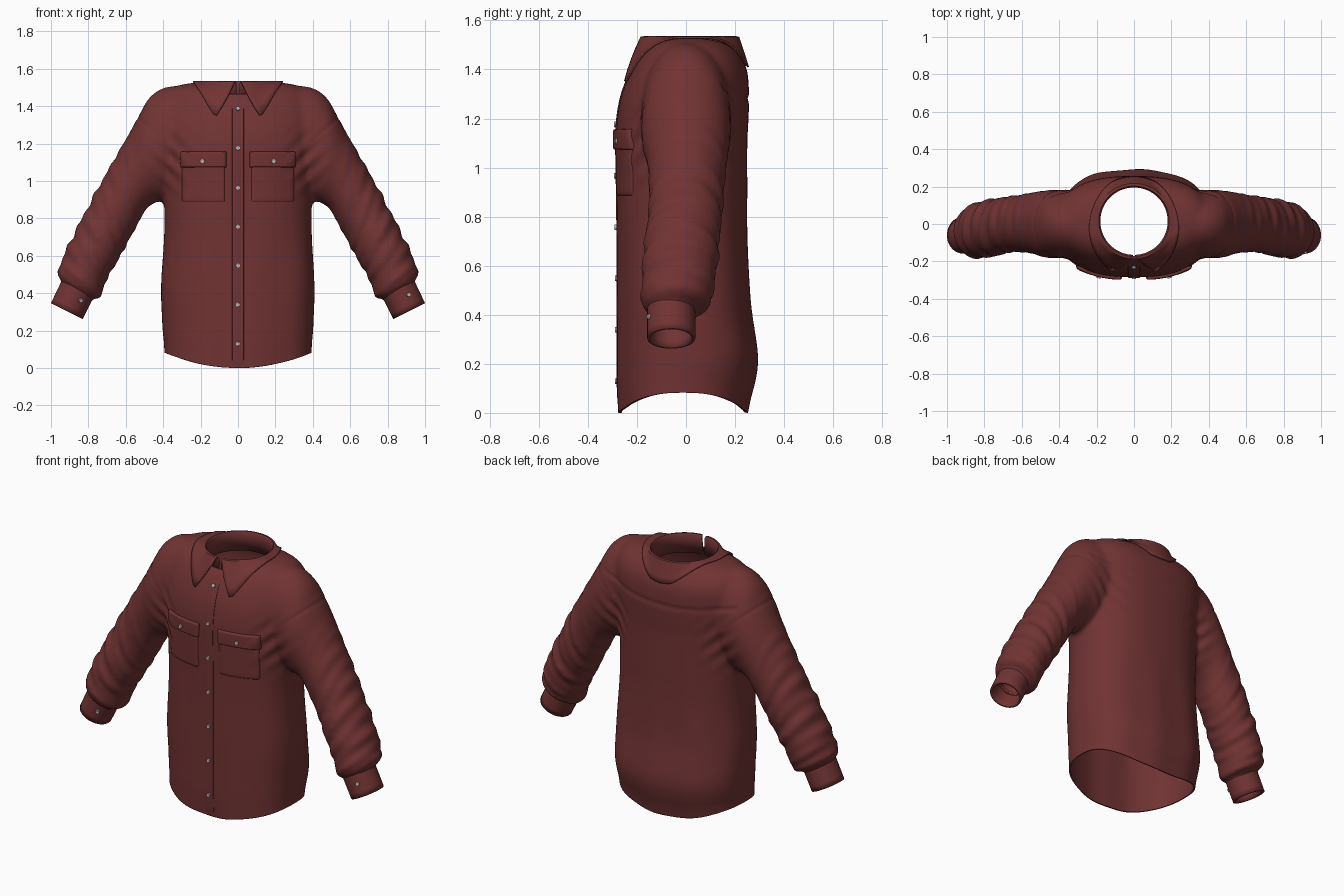
import bpy, bmesh, math
from mathutils import Vector
from mathutils.bvhtree import BVHTree

if "Cube" in bpy.data.objects:
    bpy.data.objects.remove(bpy.data.objects["Cube"])


def material(name, rgb, rough):
    m = bpy.data.materials.new(name)
    m.use_nodes = True
    m.diffuse_color = (*rgb, 1)
    node = m.node_tree.nodes["Principled BSDF"]
    node.inputs["Base Color"].default_value = (*rgb, 1)
    node.inputs["Roughness"].default_value = rough
    return m


CLOTH = material("maroon cloth", (0.165, 0.033, 0.033), 0.9)
PEARL = material("pale button", (0.5, 0.46, 0.44), 0.4)


def finish(name, bm, mat, thickness=0, offset=-1):
    mesh = bpy.data.meshes.new(name)
    bm.to_mesh(mesh)
    mesh.materials.append(mat)
    obj = bpy.data.objects.new(name, mesh)
    bpy.context.collection.objects.link(obj)
    if thickness:
        mod = obj.modifiers.new("cloth thickness", "SOLIDIFY")
        mod.thickness, mod.offset = thickness, offset
    bpy.ops.object.select_all(action="DESELECT")
    obj.select_set(True)
    bpy.context.view_layer.objects.active = obj
    bpy.ops.object.shade_smooth_by_angle(angle=math.radians(50))
    return obj


def spline(rows, t):
    """Smooth interpolation between rows of numbers."""
    i = min(int(t), len(rows) - 2)
    f = t - i
    p = [rows[max(0, min(len(rows) - 1, i + k))] for k in (-1, 0, 1, 2)]
    return [b + 0.5 * f * (c - a + f * (2 * a - 5 * b + 4 * c - d + f * (3 * (b - c) + d - a)))
            for a, b, c, d in zip(*p)]


def loft(bm, rings, closed=True, caps=False):
    vs = [[bm.verts.new(p) for p in ring] for ring in rings]
    n = len(vs[0])
    for a, b in zip(vs, vs[1:]):
        for i in range(n if closed else n - 1):
            j = (i + 1) % n
            bm.faces.new((a[i], a[j], b[j], b[i]))
    if caps:
        bm.faces.new(vs[0])
        bm.faces.new(vs[-1])


def around(n):
    return [2 * math.pi * i / n for i in range(n)]


# Torso sections: height, half width, front y, back y
TORSO = [(-0.06, .393, -.273, .24), (0.05, .395, -.277, .26), (.15, .402, -.28, .285), (.25, .406, -.28, .29),
         (.45, .41, -.28, .262), (.7, .395, -.28, .25), (.9, .395, -.282, .25), (1.1, .405, -.285, .25),
         (1.2, .41, -.281, .255), (1.3, .42, -.262, .257), (1.4, .41, -.222, .248), (1.47, .38, -.175, .21),
         (1.51, .32, -.12, .16), (1.527, .22, -.07, .1)]
# Sleeve sections: upper x, z, lower x, z, centre y, half depth
SLEEVE = [(.22, 1.51, .24, 1.1, 0, .17), (.38, 1.503, .31, .97, 0, .18), (.47, 1.45, .38, .9, 0, .182),
          (.525, 1.36, .44, .885, 0, .178), (.585, 1.25, .49, .85, .005, .165), (.66, 1.12, .535, .77, .003, .155),
          (.745, .97, .59, .67, -.002, .15), (.835, .8, .645, .57, -.018, .152), (.92, .63, .705, .465, -.03, .15),
          (.965, .505, .735, .375, -.042, .137), (.94, .455, .775, .37, -.055, .09), (.965, .40, .81, .315, -.06, .085)]


def sleeve_ring(row, side, k):
    ux, uz, lx, lz, yc, yd = row
    gather = max(0, min(1, (k - 3.5) / 3)) * max(0, min(1, 9.6 - k))
    ring = []
    for a in around(48):
        fold = math.sin(12 * k + 1.8 * math.cos(a) + a) + 0.7 * math.sin(7.3 * k - 2 * math.sin(a))
        r = 1 + 0.045 * gather * fold
        c = r * math.cos(a)
        ring.append((side * ((ux + lx) / 2 + c * (ux - lx) / 2), yc + r * yd * math.sin(a),
                     (uz + lz) / 2 + c * (uz - lz) / 2))
    return ring


# Fuse the torso and both sleeves into one cloth surface
bm = bmesh.new()
power = lambda v: math.copysign(abs(v) ** (2 / 2.45), v)
rings = []
for step in range(0, 4 * (len(TORSO) - 1) + 1):
    z, w, f, b = spline(TORSO, step / 4)
    rings.append([(w * power(math.cos(a)), (f + b) / 2 + (b - f) / 2 * power(math.sin(a)), z) for a in around(96)])
loft(bm, rings, caps=True)
for side in (-1, 1):
    ks = [i / 12 for i in range(12 * (len(SLEEVE) - 1) + 1)]
    loft(bm, [sleeve_ring(spline(SLEEVE, k), side, k) for k in ks], caps=True)
bmesh.ops.recalc_face_normals(bm, faces=bm.faces)
blank = finish("blank", bm, CLOTH)
remesh = blank.modifiers.new("fuse", "REMESH")
remesh.mode, remesh.voxel_size = "VOXEL", 0.0125
bm = bmesh.new()
bm.from_object(blank, bpy.context.evaluated_depsgraph_get())
bpy.data.objects.remove(blank)
for _ in range(7):
    bmesh.ops.smooth_vert(bm, verts=bm.verts, factor=0.5, use_axis_x=True, use_axis_y=True, use_axis_z=True)


def cut(point, normal, test):
    faces = [f for f in bm.faces if test(f.calc_center_median())]
    edges = {e for f in faces for e in f.edges}
    verts = {v for f in faces for v in f.verts}
    bmesh.ops.bisect_plane(bm, geom=[*verts, *edges, *faces], plane_co=point, plane_no=normal, clear_outer=True)


# Open the hem, the sleeve ends and the neck
cut((0, 0, 0), (0, 0, -1), lambda c: c.z < 0.1)
for side in (-1, 1):
    cut((side * .87, 0, .39), (side * .47, 0, -.88), lambda c: c.x * side > 0.65)
NECK_Y, NECK_R = 0.015, 0.192
inside = [v for v in bm.verts if v.co.z > 1.3 and math.hypot(v.co.x, v.co.y - NECK_Y) < NECK_R]
bmesh.ops.delete(bm, geom=inside, context="VERTS")
for v in bm.verts:
    if v.is_boundary and v.co.z > 1.3:
        d = Vector((v.co.x, v.co.y - NECK_Y))
        d *= NECK_R / d.length
        v.co.x, v.co.y = d.x, NECK_Y + d.y

# Curved hem, soft drapery and sewn seams
bm.normal_update()
bump = lambda d, width: math.exp(-(d / width) ** 2)
for v in bm.verts:
    x, y, z = v.co
    ax, push = abs(x), 0
    if ax < 0.43 and z < 0.85:
        push += 0.003 * math.sin(24 * x + 2 * y) * min(1, (0.85 - z) * 3)
    push += 0.006 * math.sin(60 * (z - 0.9 * ax)) * bump(ax - .36, .09) * bump(z - 1.1, .13)
    if y > 0.05 and ax < 0.45:
        push -= 0.006 * bump(z - 1.28 - 0.25 * x * x, 0.011)
    if ax > 0.37 and z > 1.15:
        push -= 0.004 * bump(z - 1.27 - 0.85 * (ax - .46), 0.012)
    v.co += v.normal * push
    if z < 0.35 and ax < 0.45:
        v.co.z += 0.085 * (ax / 0.4) ** 2 * (1 - z / 0.35)
bm.normal_update()
body_tree = BVHTree.FromBMesh(bm)
finish("shirt_body", bm, CLOTH, 0.01)


def front_hit(tree, x, z):
    hit, normal, _, _ = tree.ray_cast(Vector((x, -2, z)), Vector((0, 1, 0)))
    return (hit, normal) if hit else (Vector((x, -0.18, z)), Vector((0, -1, 0)))


def patch(name, x0, x1, z0, z1, height, n=20, m=20):
    """Raised cloth panel that follows the front of the body."""
    rows = []
    for j in range(m + 1):
        v = math.sin(math.pi * (j / m - 0.5))
        row = []
        for i in range(n + 1):
            u = math.sin(math.pi * (i / n - 0.5))
            x, z = (x0 + x1 + u * (x1 - x0)) / 2, (z0 + z1 + v * (z1 - z0)) / 2
            hit, normal = front_hit(body_tree, x, z)
            edge = (1 - u ** 20) * (1 - v ** 20)
            row.append(hit + normal * ((height + .004) * edge ** 0.5 - .004))
        rows.append(row)
    pbm = bmesh.new()
    loft(pbm, rows, closed=False)
    finish(name, pbm, CLOTH)


def button(name, tree, x, z, lift):
    hit, normal = front_hit(tree, x, z)
    bb = bmesh.new()
    bmesh.ops.create_cone(bb, cap_ends=True, segments=16, radius1=.012, radius2=.011, depth=.01)
    top = max(bb.faces, key=lambda f: f.calc_center_median().z)
    bmesh.ops.inset_individual(bb, faces=[top], thickness=.004)
    bmesh.ops.translate(bb, verts=top.verts, vec=(0, 0, -.002))
    turn = normal.to_track_quat("Z", "Y").to_matrix().to_4x4()
    bmesh.ops.transform(bb, matrix=turn, verts=bb.verts)
    bmesh.ops.translate(bb, verts=bb.verts, vec=hit + normal * lift)
    finish(name, bb, PEARL)


# Button placket, chest pockets and flaps
patch("placket", -.032, .032, .008, 1.42, .004, 10, 90)
for i in range(7):
    button(f"front_button_{i + 1}", body_tree, 0, 0.13 + 0.209 * i, .006)
for side, label in ((1, "left"), (-1, "right")):
    xs = sorted((side * .07, side * .3))
    patch(label + "_pocket", *xs, .885, 1.12, .005)
    xs = sorted((side * .062, side * .307))
    patch(label + "_pocket_flap", *xs, 1.073, 1.157, .016)
    button(label + "_pocket_button", body_tree, side * .185, 1.107, .018)

# Cuffs with a button each
for side, label, bx, bz in ((1, "left", .912, .392), (-1, "right", -.842, .362)):
    cb = bmesh.new()
    cuff = [(.915, .525, .745, .43, -.06, .098), (1.0, .347, .83, .262, -.06, .098)]
    loft(cb, [sleeve_ring([a + (b - a) * t / 6 for a, b in zip(*cuff)], side, 0) for t in range(7)])
    bmesh.ops.recalc_face_normals(cb, faces=cb.faces)
    cuff_tree = BVHTree.FromBMesh(cb)
    finish(label + "_cuff", cb, CLOTH, 0.014)
    button(label + "_cuff_button", cuff_tree, bx, bz, .003)

# Collar: neck stand folding over into a pointed leaf
LEAF = [(.238, 1.41), (.238, 1.43), (.23, 1.47), (.24, 1.46), (.262, 1.41), (.288, 1.352)]


def neck_point(t, r, z, gap, rest=False):
    a = t * (math.pi - gap)
    p = Vector((r * math.sin(a), NECK_Y + r * math.cos(a), z))
    if rest:
        hit = body_tree.ray_cast(Vector((p.x, p.y, 2)), Vector((0, 0, -1)))[0]
        if hit:
            p.z = max(z, min(hit.z + .01, 1.53))
    return p


ts = [i / 40 - 1 for i in range(81)]
rows = [[neck_point(t, .186, 1.42, .03) for t in ts], [neck_point(t, .184, 1.522, .05) for t in ts],
        [neck_point(t, .19, 1.532, .07) for t in ts], [neck_point(t, .199, 1.53, .09) for t in ts]]
for f in (0.25, 0.5, 0.75, 1):
    row = []
    for t in ts:
        r, z = spline(LEAF, abs(t) * 5)
        row.append(neck_point(t, .199 + (r - .199) * f, 1.53 + (z - 1.53) * f, .09 + .32 * f, True))
    rows.append(row)
cb = bmesh.new()
loft(cb, rows, closed=False)
bmesh.ops.recalc_face_normals(cb, faces=cb.faces)
finish("collar", cb, CLOTH, 0.008, 0)
